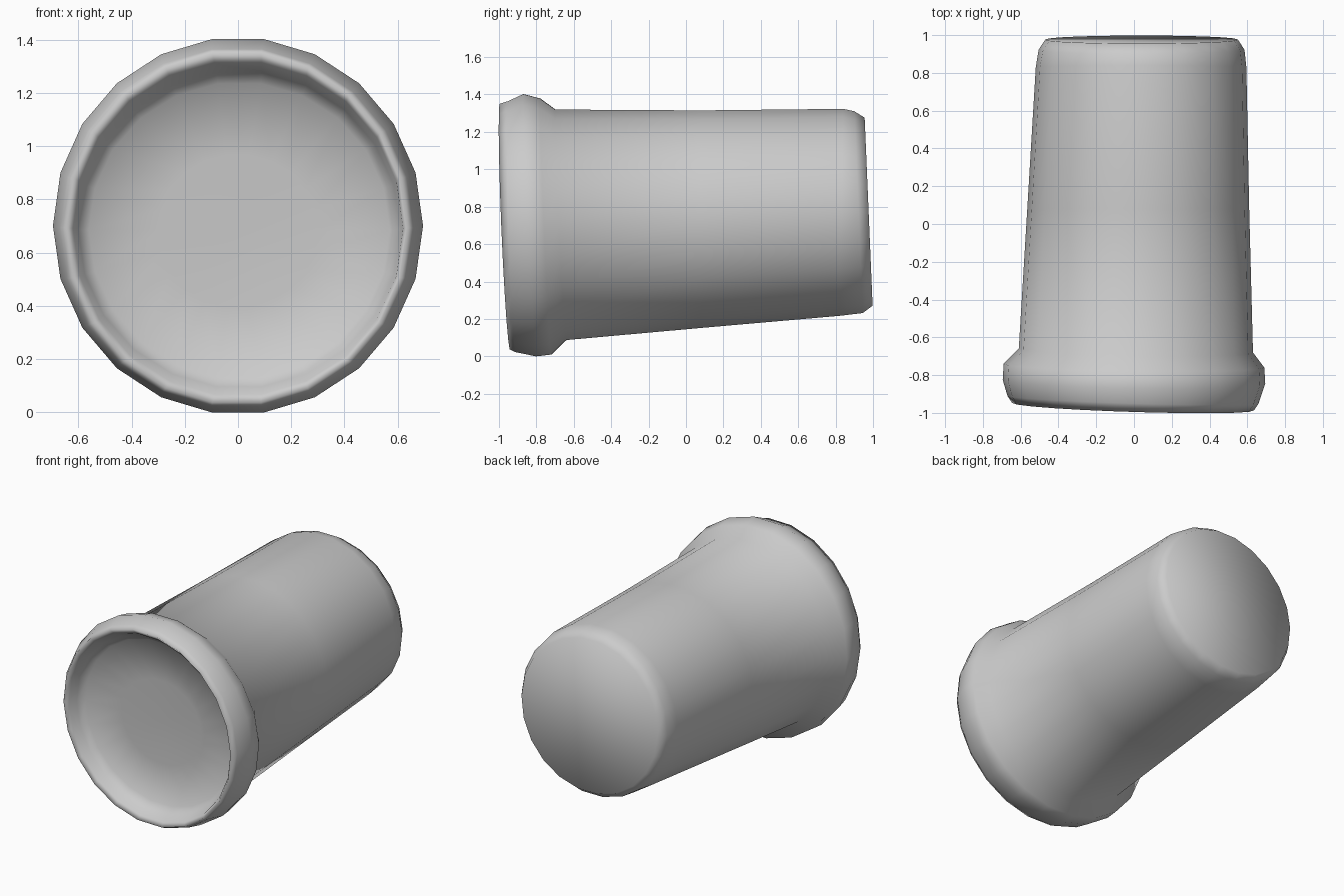
import bpy, bmesh
from math import sin, cos, tau

if "Cube" in bpy.data.objects:
    bpy.data.objects.remove(bpy.data.objects["Cube"])

SEGMENTS = 22

# Cross-sections from the recessed mouth floor, over the lip, to the closed end:
# left x, right x, bottom z, top z, y at bottom, y at top, y skew towards +x
RINGS = [
    (-0.30, 0.30, 0.40, 0.98, -0.81, -0.83, 0.0),      # mouth floor
    (-0.56, 0.57, 0.14, 1.25, -0.83, -0.85, -0.01),
    (-0.60, 0.61, 0.10, 1.29, -0.87, -0.90, -0.015),   # inner wall
    (-0.62, 0.62, 0.07, 1.33, -0.925, -0.965, -0.02),
    (-0.645, 0.635, 0.04, 1.365, -0.94, -0.995, -0.02),  # lip
    (-0.67, 0.66, 0.025, 1.38, -0.91, -0.95, -0.02),
    (-0.695, 0.695, 0.002, 1.418, -0.80, -0.87, -0.01),  # collar bulge
    (-0.69, 0.69, 0.012, 1.395, -0.72, -0.78, -0.01),
    (-0.61, 0.63, 0.09, 1.335, -0.64, -0.70, -0.01),   # neck
    (-0.565, 0.61, 0.155, 1.33, 0.08, 0.08, 0.0),      # body
    (-0.52, 0.595, 0.22, 1.338, 0.82, 0.84, 0.0),
    (-0.505, 0.585, 0.235, 1.325, 0.945, 0.90, 0.0),   # closed end edge
    (-0.47, 0.55, 0.275, 1.29, 0.998, 0.955, 0.0),
]

bm = bmesh.new()
loops = []
for left, right, bottom, top, y_bottom, y_top, skew in RINGS:
    loop = []
    for i in range(SEGMENTS):
        a = tau * i / SEGMENTS
        x = (left + right) / 2 + (right - left) / 2 * cos(a)
        z = (bottom + top) / 2 + (top - bottom) / 2 * sin(a)
        y = (y_bottom + y_top) / 2 + (y_top - y_bottom) / 2 * sin(a) + skew * cos(a)
        loop.append(bm.verts.new((x, y, z)))
    loops.append(loop)

# Skin between neighbouring sections
for a, b in zip(loops, loops[1:]):
    for i in range(SEGMENTS):
        j = (i + 1) % SEGMENTS
        bm.faces.new((a[i], a[j], b[j], b[i]))

# Close the mouth floor and the far end
bmesh.ops.poke(bm, faces=[bm.faces.new(loops[0])])
bm.faces.new(loops[-1])
bmesh.ops.recalc_face_normals(bm, faces=bm.faces)

mesh = bpy.data.meshes.new("cup")
bm.to_mesh(mesh)
bm.free()
cup = bpy.data.objects.new("cup", mesh)
bpy.context.collection.objects.link(cup)

# Settle exactly on the ground
low = min(v.co.z for v in mesh.vertices)
for v in mesh.vertices:
    v.co.z -= low
for p in mesh.polygons:
    p.use_smooth = True
